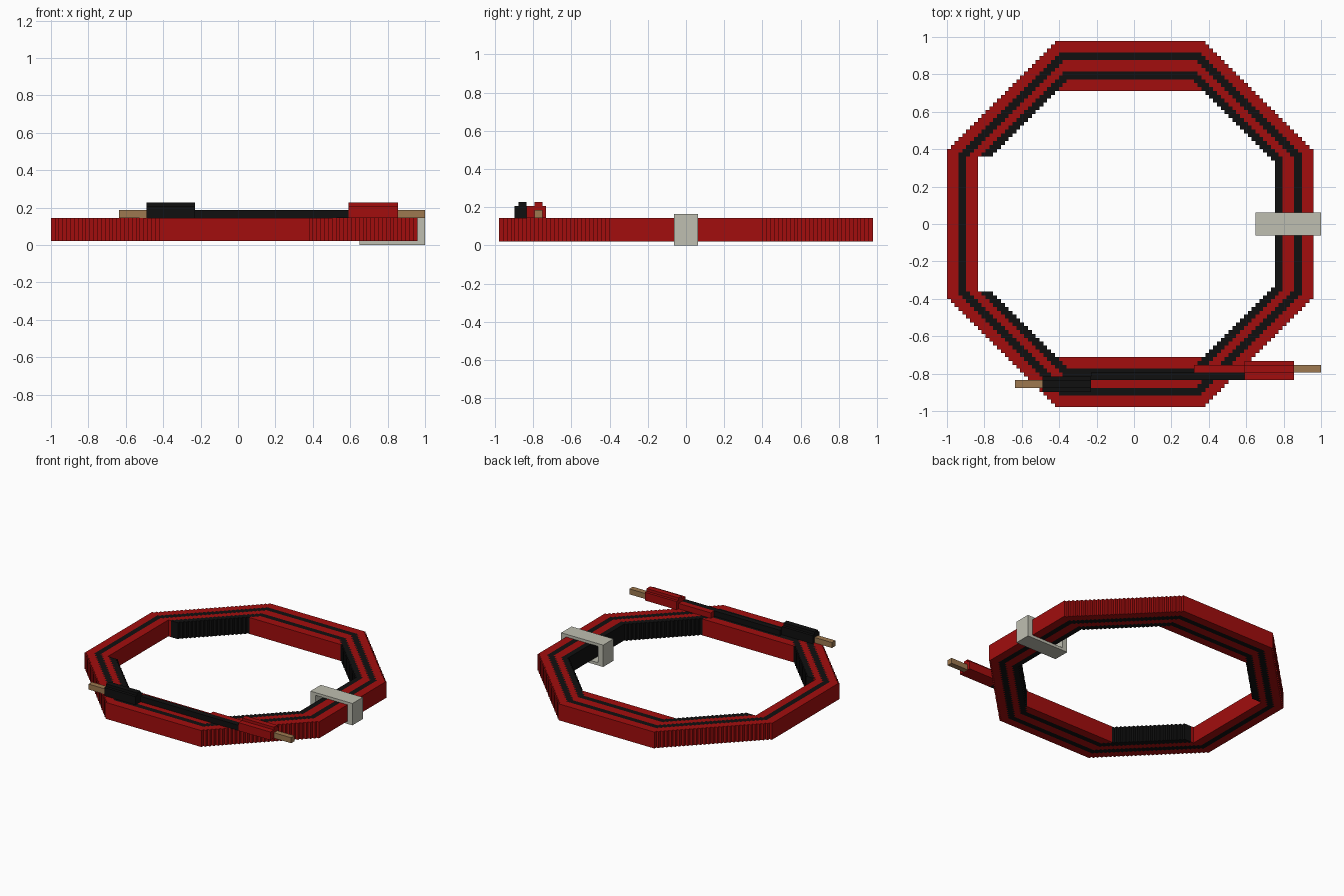
import bpy
import bmesh

if "Cube" in bpy.data.objects:
    bpy.data.objects.remove(bpy.data.objects["Cube"], do_unlink=True)

V = 2 / 97  # size of one block


def make_material(name, rgb):
    mat = bpy.data.materials.new(name)
    mat.use_nodes = True
    mat.diffuse_color = (*rgb, 1)
    mat.node_tree.nodes["Principled BSDF"].inputs["Base Color"].default_value = (*rgb, 1)
    return mat


RED = make_material("cable red", (0.36, 0.004, 0.004))
BLACK = make_material("cable black", (0.005, 0.005, 0.005))
COPPER = make_material("copper", (0.34, 0.19, 0.08))
GREY = make_material("clip grey", (0.52, 0.52, 0.44))


def finish(name, bm, mats):
    bmesh.ops.recalc_face_normals(bm, faces=bm.faces)
    mesh = bpy.data.meshes.new(name)
    bm.to_mesh(mesh)
    bm.free()
    for mat in mats:
        mesh.materials.append(mat)
    obj = bpy.data.objects.new(name, mesh)
    bpy.context.collection.objects.link(obj)
    return obj


def blocks(name, mat, *boxes):
    """Boxes given as x, y and z ranges, joined into one object."""
    bm = bmesh.new()
    for xs, ys, zs in boxes:
        cube = bmesh.ops.create_cube(bm, size=1)["verts"]
        for v in cube:
            for axis, (lo, hi) in enumerate((xs, ys, zs)):
                v.co[axis] = lo if v.co[axis] < 0 else hi
    return finish(name, bm, [mat])


# Coiled cable: stepped octagon with alternating bands
STRAIGHT = (3, 5, 8, 10, 13)
DIAGONAL = (4, 7, 10, 13)


def band_index(depth, limits):
    return next((k for k, lim in enumerate(limits) if depth < lim), 9)


def cable_band(i, j):
    a, b = abs(i), abs(j)
    if a + b > 66:
        return None
    band = min(band_index(47 - max(a, b), STRAIGHT), band_index(66 - a - b, DIAGONAL))
    if band > 4:
        return None
    if band == 4 and b <= a:
        return None  # innermost turn only lies at the front and back
    if band == 3 and i < 0 and b <= 17:
        return None  # the turn is open on one side
    return band


bm = bmesh.new()
corners = {}


def corner(i, j):
    if (i, j) not in corners:
        corners[i, j] = bm.verts.new(((i - 1.5) * V, (j - 0.5) * V, V))
    return corners[i, j]


for i in range(-47, 48):
    for j in range(-47, 48):
        band = cable_band(i, j)
        if band is not None:
            face = bm.faces.new((corner(i, j), corner(i + 1, j),
                                 corner(i + 1, j + 1), corner(i, j + 1)))
            face.material_index = band % 2

# Raise the bands; each wall takes the colour of the cell it borders
base = list(bm.faces)
rim = [(e.verts[0], e.verts[1], e.link_faces[0].material_index)
       for e in bm.edges if len(e.link_faces) == 1]
upper = {v: bm.verts.new((v.co.x, v.co.y, 7 * V)) for v in list(bm.verts)}
for face in base:
    bm.faces.new([upper[v] for v in face.verts]).material_index = face.material_index
for a, b, colour in rim:
    bm.faces.new((a, b, upper[b], upper[a])).material_index = colour
finish("coiled_cable", bm, [RED, BLACK])

# Clip: rectangular band around the coil
CLIP_Y = (-3 * V, 3 * V)
X0, X1 = 1 - 17 * V, 1
blocks("cable_clip", GREY,
       ((X0, X1), CLIP_Y, (0, V)),
       ((X0, X1), CLIP_Y, (7 * V, 8 * V)),
       ((X0, X0 + 2 * V), CLIP_Y, (V, 7 * V)),
       ((X1 - 2 * V, X1), CLIP_Y, (V, 7 * V)))


# Connectors: grip with a raised ridge, and a copper pin
def connector(name, mat, grip_x, pin_x, y):
    blocks(name + "_grip", mat,
           (grip_x, (y - 2 * V, y + 2 * V), (7 * V, 10 * V)),
           (grip_x, (y - V, y + V), (10 * V, 11 * V)))
    blocks(name + "_pin", COPPER, (pin_x, (y - V, y + V), (7 * V, 9 * V)))


BLACK_Y, RED_Y = -41.5 * V, -37.5 * V
connector("black_connector", BLACK, (-0.49, -0.23), (-0.635, -0.49), BLACK_Y)
connector("red_connector", RED, (0.59, 0.856), (0.856, 1), RED_Y)

# Loose cable ends lying on the coil
LEAD_Z = (7 * V, 9 * V)
blocks("black_lead", BLACK, ((-0.23, 0.59), (-40.5 * V, -38.5 * V), LEAD_Z))
blocks("red_lead", RED,
       ((0.32, 0.59), (-38.5 * V, -36.5 * V), LEAD_Z),
       ((0.59, 0.856), (-40.5 * V, -39.5 * V), (7 * V, 10 * V)))
